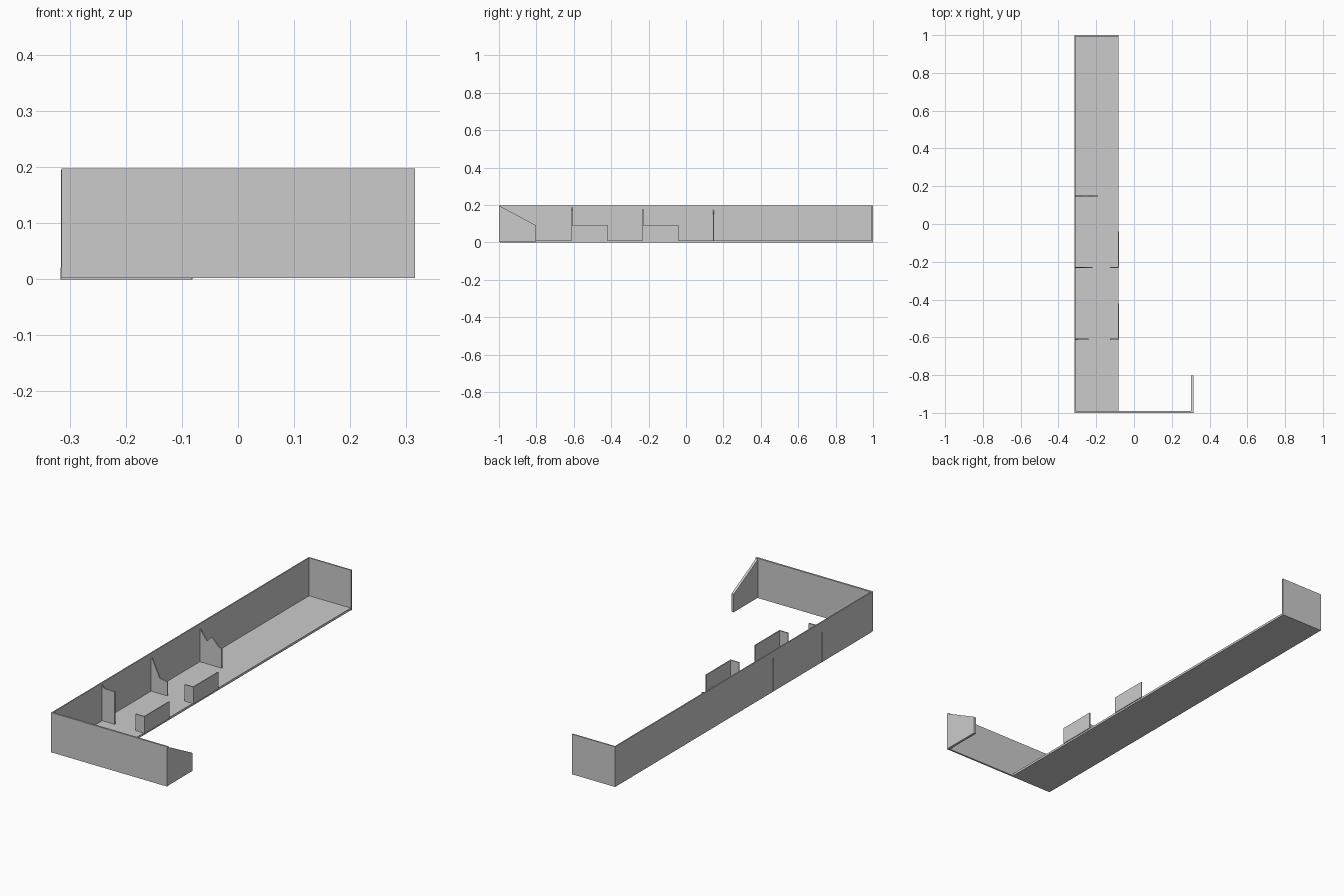
import bpy

if "Cube" in bpy.data.objects:
    bpy.data.objects.remove(bpy.data.objects["Cube"])


def prism(name, profile, axis, start, end):
    """Extrude a flat profile along x (profile is y,z) or y (profile is x,z)."""
    def point(a, z, t):
        return (t, a, z) if axis == 'x' else (a, t, z)
    n = len(profile)
    verts = [point(a, z, t) for t in (start, end) for a, z in profile]
    faces = [tuple(range(n)), tuple(range(2 * n - 1, n - 1, -1))]
    faces += [(i, i + n, (i + 1) % n + n, (i + 1) % n) for i in range(n)]
    if axis == 'x':
        faces = [f[::-1] for f in faces]
    mesh = bpy.data.meshes.new(name)
    mesh.from_pydata(verts, [], faces)
    obj = bpy.data.objects.new(name, mesh)
    bpy.context.collection.objects.link(obj)
    return obj


def box(name, x0, x1, y0, y1, z0, z1):
    return prism(name, [(x0, z0), (x1, z0), (x1, z1), (x0, z1)], 'y', y0, y1)


LEFT, EDGE, RIGHT = -0.315, -0.081, 0.315
TOP, FLOOR = 0.197, 0.011

# Floor and full-height outer walls
box("floor", LEFT, EDGE - 0.002, -0.995, 0.995, 0.0, FLOOR)
box("long_wall", LEFT, LEFT + 0.006, -0.995, 0.995, 0.0, TOP)
box("front_wall", LEFT, RIGHT, -1.0, -0.991, 0.002, TOP)
box("end_wall", LEFT, EDGE, 0.993, 1.0, 0.0, TOP)

# Return wall with a sloping top
prism("return_wall", [(-1.0, 0.004), (-0.803, 0.004), (-0.803, 0.092), (-1.0, TOP)],
      'x', 0.303, RIGHT)

# Broken cross partitions, profiles as x,z along the jagged top
partitions = [
    (-0.61, [(-0.241, 0.17), (-0.298, 0.172), (LEFT, 0.195)]),
    (-0.23, [(-0.221, 0.08), (-0.262, 0.086), (-0.30, 0.165), (LEFT, 0.183)]),
    (0.148, [(-0.19, 0.107), (-0.206, 0.11), (-0.244, 0.15),
             (-0.271, 0.123), (LEFT, 0.18)]),
]
for i, (y, top) in enumerate(partitions, 1):
    profile = [(LEFT - 0.001, 0.0), (top[0][0], 0.0)] + top
    prism(f"partition_{i}", profile, 'y', y - 0.003, y + 0.003)

# Low corner walls along the open edge
for i, y in enumerate((-0.61, -0.23), 1):
    box(f"low_wall_{i}", EDGE - 0.003, EDGE + 0.002, y - 0.003, y + 0.19, FLOOR - 0.002, 0.092)
    box(f"low_stub_{i}", -0.128, EDGE, y - 0.003, y + 0.003, FLOOR - 0.002, 0.092)
